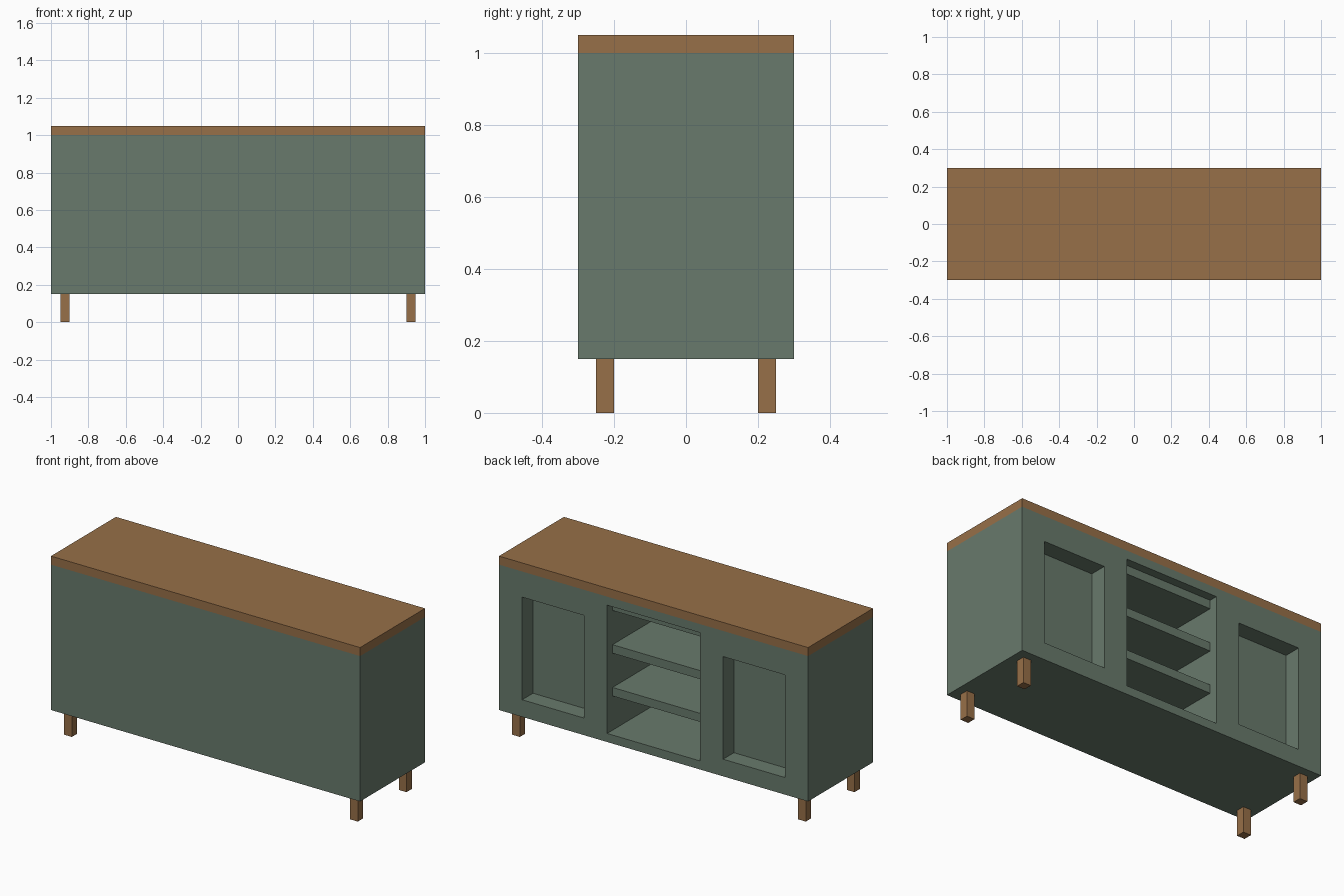
import bpy

cube = bpy.data.objects.get("Cube")
if cube:
    bpy.data.objects.remove(cube, do_unlink=True)


def material(name, rgb):
    m = bpy.data.materials.new(name)
    m.use_nodes = True
    m.diffuse_color = (*rgb, 1)
    bsdf = next(n for n in m.node_tree.nodes if n.type == 'BSDF_PRINCIPLED')
    bsdf.inputs["Base Color"].default_value = (*rgb, 1)
    return m


GREEN = material("sage green paint", (0.14, 0.195, 0.15))
WOOD = material("brown wood", (0.31, 0.16, 0.065))


def box(name, x, y, z, mat):
    """Box from (min, max) ranges on each axis."""
    spans = (x, y, z)
    bpy.ops.mesh.primitive_cube_add(size=1, location=[(a + b) / 2 for a, b in spans])
    ob = bpy.context.object
    ob.name = ob.data.name = name
    ob.scale = [b - a for a, b in spans]
    bpy.ops.object.transform_apply(location=False, rotation=False, scale=True)
    ob.data.materials.append(mat)
    return ob


def carve(target, x, y, z):
    """Cut a box-shaped recess out of the target."""
    cutter = box("recess_cutter", x, y, z, GREEN)
    cutter.hide_render = True
    mod = target.modifiers.new("recess", 'BOOLEAN')
    mod.operation = 'DIFFERENCE'
    mod.solver = 'EXACT'
    mod.object = cutter
    bpy.context.view_layer.objects.active = target
    bpy.ops.object.modifier_apply(modifier=mod.name)
    bpy.data.objects.remove(cutter, do_unlink=True)


# Cabinet body with an open shelf bay and two recessed door panels
body = box("cabinet_body", (-1, 1), (-0.3, 0.3), (0.15, 1.0), GREEN)
carve(body, (-0.3, 0.3), (-0.25, 0.4), (0.2, 0.95))
carve(body, (0.45, 0.85), (0.2, 0.4), (0.25, 0.85))
carve(body, (-0.85, -0.45), (0.2, 0.4), (0.25, 0.85))

# Shelves set back from the opening, the highest against the bay ceiling
for name, z in (("lower_shelf", 0.40), ("upper_shelf", 0.65), ("bay_top_rail", 0.90)):
    box(name, (-0.3, 0.3), (-0.25, 0.25), (z, z + 0.05), GREEN)

# Wooden countertop
box("countertop", (-1, 1), (-0.3, 0.3), (1.0, 1.05), WOOD)

# Four square legs
for side, sx in (("left", 1), ("right", -1)):
    for end, sy in (("front", -1), ("back", 1)):
        xs = sorted((sx * 0.9, sx * 0.95))
        ys = sorted((sy * 0.2, sy * 0.25))
        box(f"{end}_{side}_leg", xs, ys, (0, 0.15), WOOD)
